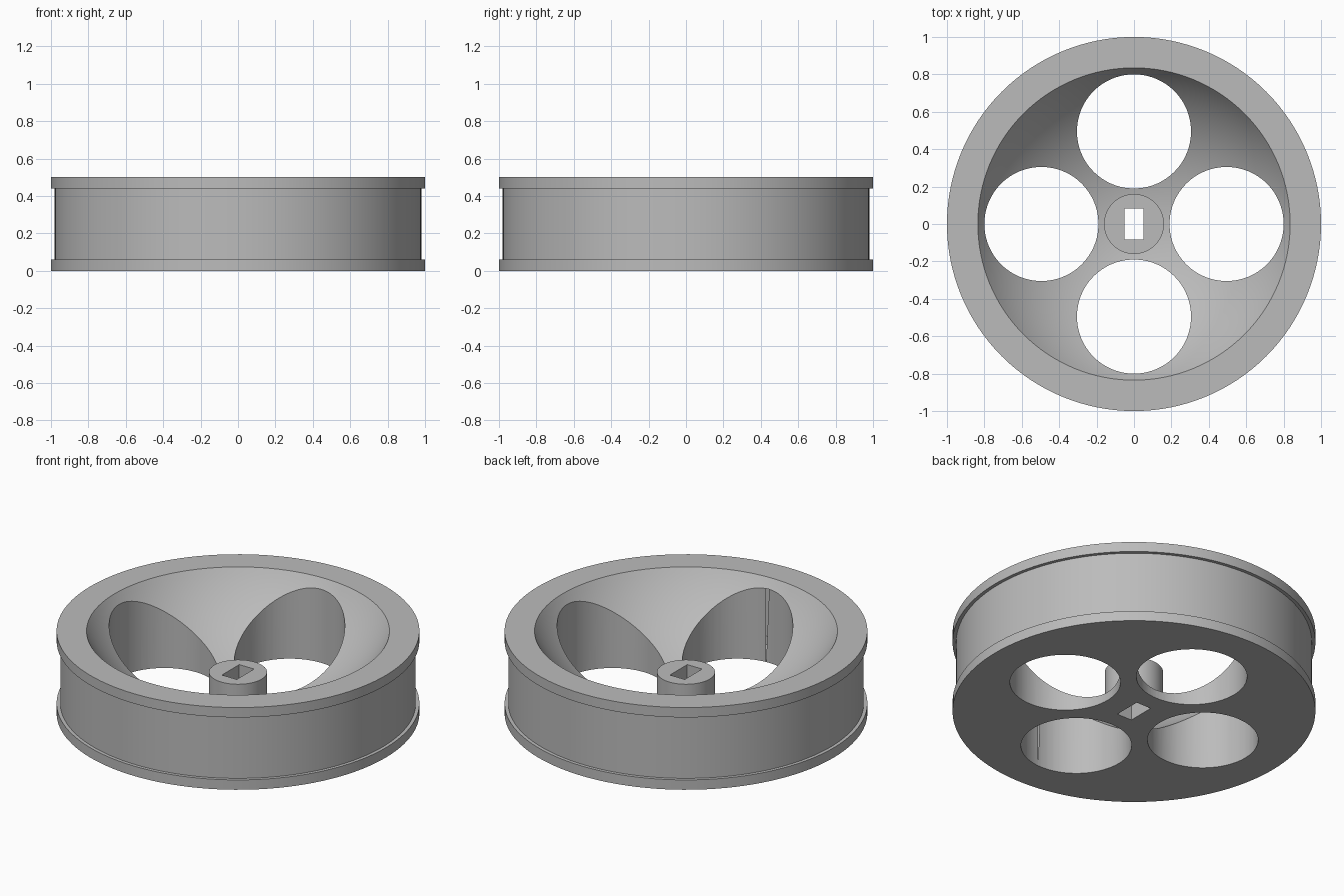
import bpy, bmesh, math
from mathutils import Matrix, Vector

if "Cube" in bpy.data.objects:
    bpy.data.objects.remove(bpy.data.objects["Cube"], do_unlink=True)

SEGMENTS = 128
HEIGHT, FLANGE = 0.5, 0.06
RIM_R, TREAD_R, BOWL_R = 1.0, 0.98, 0.835
SPHERE_R = 0.98
HUB_R, HUB_TOP = 0.16, 0.25

grey = bpy.data.materials.new("plain grey")
grey.use_nodes = True
colour = (0.5, 0.5, 0.5, 1)
grey.diffuse_color = colour
grey.node_tree.nodes["Principled BSDF"].inputs["Base Color"].default_value = colour


def make_object(name, bm):
    bmesh.ops.recalc_face_normals(bm, faces=bm.faces)
    mesh = bpy.data.meshes.new(name)
    bm.to_mesh(mesh)
    bm.free()
    mesh.materials.append(grey)
    obj = bpy.data.objects.new(name, mesh)
    bpy.context.collection.objects.link(obj)
    return obj


def lathe(name, profile):
    """Revolve (radius, height) points about the z axis."""
    bm = bmesh.new()
    verts = [bm.verts.new((r, 0, z)) for r, z in profile]
    edges = [bm.edges.new(pair) for pair in zip(verts, verts[1:])]
    bmesh.ops.spin(bm, geom=verts + edges, cent=(0, 0, 0), axis=(0, 0, 1),
                   angle=math.tau, steps=SEGMENTS, use_duplicate=False)
    bmesh.ops.remove_doubles(bm, verts=bm.verts, dist=1e-5)
    return make_object(name, bm)


def cut(obj, cutters):
    """Apply boolean differences, then shade smooth with sharp edges."""
    bpy.ops.object.select_all(action='DESELECT')
    bpy.context.view_layer.objects.active = obj
    obj.select_set(True)
    for cutter in cutters:
        mod = obj.modifiers.new("cut", 'BOOLEAN')
        mod.operation, mod.solver, mod.object = 'DIFFERENCE', 'EXACT', cutter
        bpy.ops.object.modifier_apply(modifier=mod.name)
    bpy.ops.object.shade_smooth_by_angle(angle=math.radians(30))


# Wheel body: flat underside, two flanges, recessed tread and spherical bowl
centre_z = HEIGHT + math.sqrt(SPHERE_R ** 2 - BOWL_R ** 2)
rim_angle = math.asin(BOWL_R / SPHERE_R)
bowl = [(SPHERE_R * math.sin(a), centre_z - SPHERE_R * math.cos(a))
        for a in (rim_angle * (1 - i / 32) for i in range(33))]
outside = [(0, 0), (RIM_R, 0), (RIM_R, FLANGE), (TREAD_R, FLANGE),
           (TREAD_R, HEIGHT - FLANGE), (RIM_R, HEIGHT - FLANGE), (RIM_R, HEIGHT)]
wheel = lathe("wheel_body", outside + bowl)

# Central hub, seated in the bowl floor
hub = lathe("hub", [(0, 0.02), (HUB_R, 0.02), (HUB_R, HUB_TOP), (0, HUB_TOP)])

# Four round openings and the rectangular axle slot
openings = []
for i in range(4):
    bm = bmesh.new()
    place = Matrix.Rotation(i * math.pi / 2, 4, 'Z') @ Matrix.Translation((0.495, 0, 0.5))
    bmesh.ops.create_cone(bm, cap_ends=True, segments=96, radius1=0.305,
                          radius2=0.305, depth=2, matrix=place)
    openings.append(make_object("opening_cutter", bm))
bm = bmesh.new()
bmesh.ops.create_cube(bm, size=1, matrix=Matrix.Diagonal(Vector((0.1, 0.166, 2, 1))))
slot = make_object("axle_slot_cutter", bm)

cut(wheel, openings + [slot])
cut(hub, [slot])
for cutter in openings + [slot]:
    bpy.data.objects.remove(cutter, do_unlink=True)
